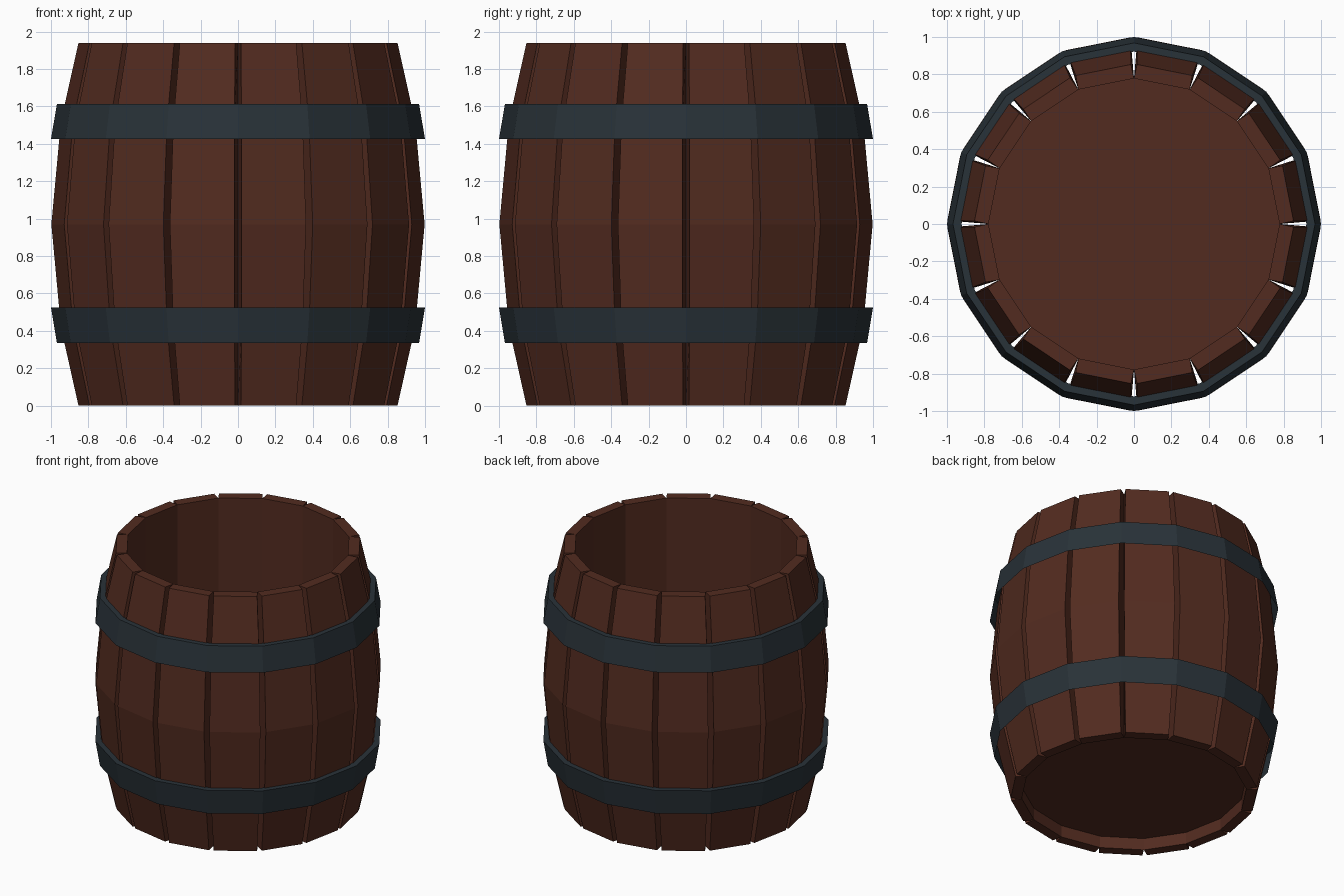
import bpy, bmesh
from math import cos, sin, radians

cube = bpy.data.objects.get("Cube")
if cube:
    bpy.data.objects.remove(cube, do_unlink=True)

SIDES = 16
STEP = 360 / SIDES
HEIGHT = 1.94
GAP = 1.1          # half angle of the groove between staves, degrees
INNER = 0.778      # radius of the straight inside wall


def material(name, color):
    m = bpy.data.materials.new(name)
    m.use_nodes = True
    m.diffuse_color = color
    m.node_tree.nodes["Principled BSDF"].inputs["Base Color"].default_value = color
    return m


wood = material("brown wood", (0.085, 0.024, 0.014, 1))
iron = material("dark iron", (0.022, 0.032, 0.040, 1))


def polar(r, angle, z):
    a = radians(angle)
    return (r * cos(a), r * sin(a), z)


def finish(bm, name, mat):
    bmesh.ops.recalc_face_normals(bm, faces=bm.faces)
    mesh = bpy.data.meshes.new(name)
    bm.to_mesh(mesh)
    bm.free()
    mesh.materials.append(mat)
    obj = bpy.data.objects.new(name, mesh)
    bpy.context.collection.objects.link(obj)


# Staves: bulging planks that meet on the inside, leaving wedge grooves outside
half = [(0, 0.853), (0.42, 0.947), (HEIGHT / 2, 0.998)]
profile = half + [(HEIGHT - z, r) for z, r in reversed(half[:-1])]
bm = bmesh.new()
for i in range(SIDES):
    a, b = i * STEP, (i + 1) * STEP
    rows = []
    for z, r in profile:
        corners = [(INNER, a), (r, a + GAP), (r, b - GAP), (INNER, b)]
        rows.append([bm.verts.new(polar(rad, ang, z)) for rad, ang in corners])
    for low, high in zip(rows, rows[1:]):
        for k in range(4):
            n = (k + 1) % 4
            bm.faces.new((low[k], low[n], high[n], high[k]))
    bm.faces.new(rows[0])
    bm.faces.new(rows[-1])
finish(bm, "staves", wood)

# Floor: thin disc set a little above the lower rim
bm = bmesh.new()
bmesh.ops.create_cone(bm, cap_ends=True, segments=SIDES, radius1=INNER,
                      radius2=INNER, depth=0.02)
bmesh.ops.translate(bm, verts=bm.verts, vec=(0, 0, 0.1))
finish(bm, "floor", wood)


# Hoops: tapered iron bands with a top lip, open underneath
def hoop(name, section):
    bm = bmesh.new()
    loops = [[bm.verts.new(polar(r, i * STEP, z)) for r, z in section]
             for i in range(SIDES)]
    for i in range(SIDES):
        a, b = loops[i], loops[(i + 1) % SIDES]
        for k in range(len(section) - 1):
            bm.faces.new((a[k], b[k], b[k + 1], a[k + 1]))
    finish(bm, name, iron)


hoop("upper_hoop", [(1.0, 1.425), (0.968, 1.613), (0.922, 1.613)])
hoop("lower_hoop", [(0.968, 0.335), (1.0, 0.525), (0.95, 0.525)])
